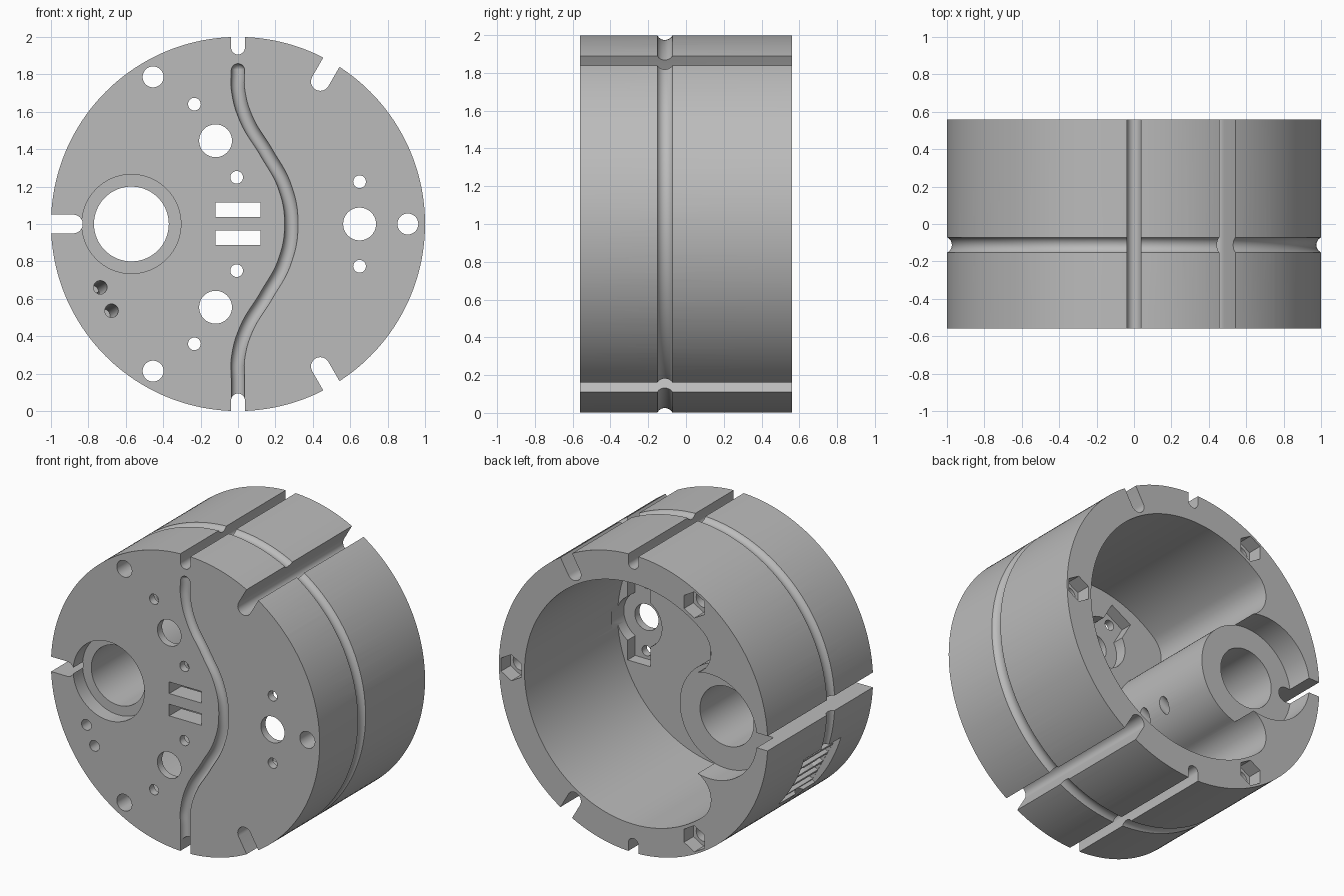
import bpy, bmesh, math
from math import sin, cos, pi, radians
from mathutils import Matrix, Vector

if "Cube" in bpy.data.objects:
    bpy.data.objects.remove(bpy.data.objects["Cube"], do_unlink=True)

FRONT, BACK, AXIS_Z = -0.56, 0.56, 1.0
FLOOR = -0.43          # inside of the front plate
BOSS_X, BOSS_R = -0.57, 0.35

grey = bpy.data.materials.new("plain_grey")
grey.use_nodes = True
grey.diffuse_color = (0.5, 0.5, 0.5, 1)
grey.node_tree.nodes["Principled BSDF"].inputs["Base Color"].default_value = (0.5, 0.5, 0.5, 1)


# Outline helpers: points are (x, height above the drum axis)
def arc(cx, cz, r, a0, a1, n):
    return [(cx + r * cos(a0 + (a1 - a0) * i / n), cz + r * sin(a0 + (a1 - a0) * i / n))
            for i in range(n + 1)]


def circle(cx, cz, r, n=32):
    return arc(cx, cz, r, 0, 2 * pi, n)[:-1]


def box(x0, x1, z0, z1):
    return [(x0, z0), (x1, z0), (x1, z1), (x0, z1)]


def place(points, angle, cx=0, cz=0):
    c, s = cos(angle), sin(angle)
    return [(cx + x * c - z * s, cz + x * s + z * c) for x, z in points]


def finish(bm, name):
    bmesh.ops.recalc_face_normals(bm, faces=bm.faces)
    mesh = bpy.data.meshes.new(name)
    bm.to_mesh(mesh)
    bm.free()
    obj = bpy.data.objects.new(name, mesh)
    bpy.context.collection.objects.link(obj)
    mesh.materials.append(grey)
    return obj


def prism(points, y0, y1, name="cutter"):
    bm = bmesh.new()
    face = bm.faces.new([bm.verts.new((x, y0, z + AXIS_Z)) for x, z in points])
    new = bmesh.ops.extrude_face_region(bm, geom=[face])["geom"]
    bmesh.ops.translate(bm, vec=(0, y1 - y0, 0),
                        verts=[v for v in new if isinstance(v, bmesh.types.BMVert)])
    return finish(bm, name)


def rod(start, end, r, name="cutter"):
    a, b = Vector(start), Vector(end)
    d = b - a
    m = Matrix.Translation((a + b) / 2) @ d.to_track_quat('Z', 'Y').to_matrix().to_4x4()
    bm = bmesh.new()
    bmesh.ops.create_cone(bm, cap_ends=True, segments=24, radius1=r, radius2=r,
                          depth=d.length, matrix=m)
    return finish(bm, name)


drum = prism(circle(0, 0, 1, 192), FRONT, BACK, "drum_housing")


def cut(cutter):
    cutter.hide_render = True
    mod = drum.modifiers.new("cut", 'BOOLEAN')
    mod.operation, mod.solver, mod.object = 'DIFFERENCE', 'EXACT', cutter
    bpy.context.view_layer.objects.active = drum
    bpy.ops.object.modifier_apply(modifier=mod.name)
    bpy.data.objects.remove(cutter, do_unlink=True)


def hole(x, z, r, y0=FRONT - 0.1, y1=BACK + 0.1, n=32):
    cut(prism(circle(x, z, r, n), y0, y1))


# Rear cavity: a round bore that wraps around the tube boss with rounded lobes
cav_r, lobe_r = 0.81, 0.17
far, near = cav_r - lobe_r, BOSS_R + lobe_r
lx = (far ** 2 - near ** 2 + BOSS_X ** 2) / (2 * BOSS_X)
lz = math.sqrt(far ** 2 - lx ** 2)
wall_a = math.atan2(lz, lx)
boss_a = math.atan2(lz, lx - BOSS_X)
outline = arc(0, 0, cav_r, -wall_a, wall_a, 120)
outline += arc(lx, lz, lobe_r, wall_a, boss_a + pi, 20)[1:]
outline += arc(BOSS_X, 0, BOSS_R, boss_a, -boss_a, 40)[1:]
outline += arc(lx, -lz, lobe_r, pi - boss_a, 2 * pi - wall_a, 20)[1:-1]
cut(prism(outline, FLOOR, BACK + 0.1))

# Tube boss: recessed end, bore and front counterbore
hole(BOSS_X, 0, BOSS_R + 0.002, 0.38, BACK + 0.1, 72)
hole(BOSS_X, 0, 0.2, n=64)
hole(BOSS_X, 0, 0.265, FRONT - 0.1, FRONT + 0.1, 64)

# Lengthwise rim slots with round bottoms
for angle, width, depth_r in ((60, 0.1, 0.88), (180, 0.1, 0.88), (300, 0.1, 0.88),
                              (90, 0.074, 0.943), (270, 0.074, 0.943)):
    slot = arc(depth_r, 0, width / 2, pi / 2, 3 * pi / 2, 16)
    slot += [(1.1, -width / 2), (1.1, width / 2)]
    cut(prism(place(slot, radians(angle)), FRONT - 0.1, BACK + 0.1))

# Bolt holes with hexagonal nut pockets at the back
for angle in (0, 120, 240):
    a = radians(angle)
    x, z = 0.908 * cos(a), 0.908 * sin(a)
    hole(x, z, 0.056)
    cut(prism(place(circle(0, 0, 0.088, 6), a + pi / 6, x, z), BACK - 0.1, BACK + 0.1))

# Three instrument mounts: rear recesses, centre hole and two screw holes
for x, z, tilt in ((0.65, 0, 0), (-0.12, 0.445, 30), (-0.12, -0.445, -30)):
    a = radians(tilt)
    cut(prism(place(box(-0.085, 0.085, -0.28, 0.28), a, x, z), -0.51, FLOOR + 0.05))
    hole(x, z, 0.17, -0.51, FLOOR + 0.06)
    hole(x, z, 0.088, FRONT - 0.1, FLOOR + 0.08)
    for side in (-0.226, 0.226):
        hole(x - side * sin(a), z + side * cos(a), 0.034, FRONT - 0.1, FLOOR + 0.07, 24)

# Pair of letterbox openings
for z in (0.037, -0.113):
    cut(prism(box(-0.12, 0.12, z, z + 0.078), FRONT - 0.1, FLOOR + 0.1))

# Ribbed window in the lower right side of the rim
side_a = radians(180 + 28.5)
cut(prism(place(box(0.955, 1.1, -0.2, 0.2), side_a), -0.28, 0.11))
for i in range(5):
    t = -0.16 + 0.08 * i
    cut(prism(place(box(0.91, 1.1, t - 0.03, t + 0.03), side_a), -0.278, 0.108))

# Cable holes: two from the front, two from the window to the cavity
for x, z in ((-0.73, -0.335), (-0.67, -0.46)):
    cut(rod((x, FRONT - 0.05, z + AXIS_Z), (x - 0.05, -0.2, z + AXIS_Z - 0.03), 0.036))
for y in (-0.19, -0.01):
    cut(rod((-0.15, y, 0.92), (-0.87, y, 0.53), 0.036))

# Round groove about the rim
bpy.ops.mesh.primitive_torus_add(location=(0, -0.112, AXIS_Z), rotation=(pi / 2, 0, 0),
                                 major_segments=192, minor_segments=24,
                                 major_radius=1.02, minor_radius=0.045)
cut(bpy.context.object)

# Wavy round-bottomed groove on the front face
half = [(0, 0.83), (0, 0.72), (0.045, 0.56), (0.15, 0.385), (0.25, 0.2)]
path = half + [(0.285, 0)] + [(x, -z) for x, z in reversed(half)] + [(0, -0.95)]
curve = bpy.data.curves.new("wave_path", 'CURVE')
curve.dimensions, curve.resolution_u = '3D', 10
curve.bevel_depth, curve.bevel_resolution, curve.use_fill_caps = 0.036, 5, True
spline = curve.splines.new('BEZIER')
spline.bezier_points.add(len(path) - 1)
for p, (x, z) in zip(spline.bezier_points, path):
    p.co = (x, FRONT, z + AXIS_Z)
    p.handle_left_type = p.handle_right_type = 'AUTO'
wave = bpy.data.objects.new("wave_cutter", curve)
bpy.context.collection.objects.link(wave)
bpy.ops.object.select_all(action='DESELECT')
wave.select_set(True)
bpy.context.view_layer.objects.active = wave
bpy.ops.object.convert(target='MESH')
wave = bpy.context.object
bm = bmesh.new()
bm.from_mesh(wave.data)
bmesh.ops.remove_doubles(bm, verts=bm.verts, dist=0.0001)
bmesh.ops.recalc_face_normals(bm, faces=bm.faces)
bm.to_mesh(wave.data)
bm.free()
cut(wave)
bpy.ops.mesh.primitive_uv_sphere_add(segments=24, ring_count=12, radius=0.0355,
                                     location=(0, FRONT, AXIS_Z + 0.822))
cut(bpy.context.object)

# One material and smooth curves with crisp edges
drum.data.materials.clear()
drum.data.materials.append(grey)
for poly in drum.data.polygons:
    poly.material_index = 0
bpy.ops.object.select_all(action='DESELECT')
drum.select_set(True)
bpy.context.view_layer.objects.active = drum
bpy.ops.object.shade_smooth_by_angle(angle=radians(28))
